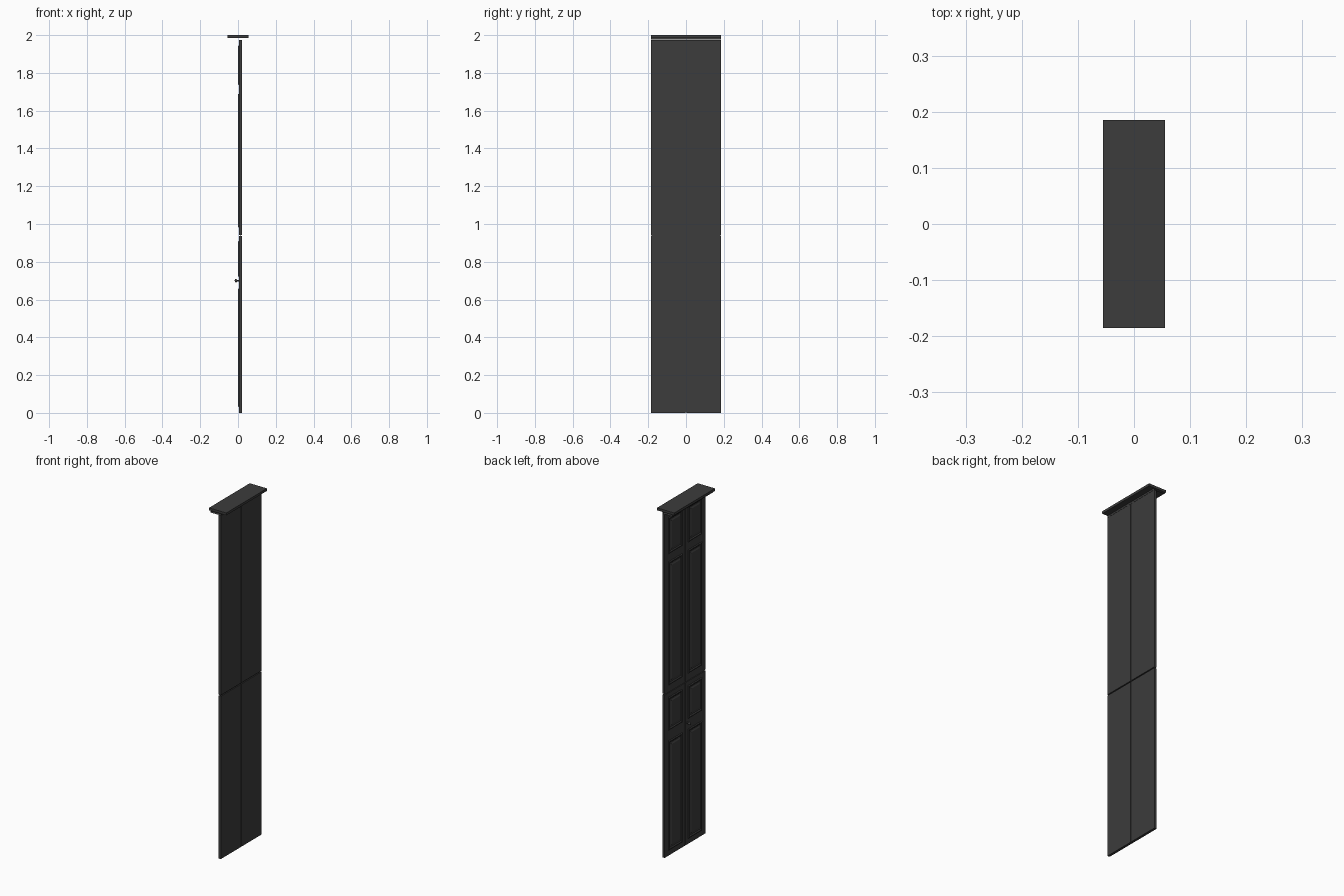
import bpy, bmesh, math

if "Cube" in bpy.data.objects:
    bpy.data.objects.remove(bpy.data.objects["Cube"])

dark = bpy.data.materials.new("dark_paint")
dark.diffuse_color = (0.045, 0.045, 0.045, 1)
dark.use_nodes = True
dark.node_tree.nodes["Principled BSDF"].inputs["Base Color"].default_value = dark.diffuse_color


def add_object(name, bm):
    mesh = bpy.data.meshes.new(name)
    bmesh.ops.recalc_face_normals(bm, faces=bm.faces)
    bm.to_mesh(mesh)
    bm.free()
    mesh.materials.append(dark)
    ob = bpy.data.objects.new(name, mesh)
    bpy.context.collection.objects.link(ob)
    return ob


def box(name, x0, x1, y0, y1, z0, z1):
    bm = bmesh.new()
    bmesh.ops.create_cube(bm, size=1)
    for v in bm.verts:
        v.co.x = x0 if v.co.x < 0 else x1
        v.co.y = y0 if v.co.y < 0 else y1
        v.co.z = z0 if v.co.z < 0 else z1
    return add_object(name, bm)


def mirror_y(ob):
    m = ob.modifiers.new("mirror", 'MIRROR')
    m.use_axis = (False, True, False)


def panel(name, y0, y1, z0, z1):
    # nested rectangles: raised moulding, flat surround, raised field
    steps = [(0, .0062), (.003, .001), (.008, .001), (.013, .0058),
             (.021, .0058), (.027, .0025)]
    bm = bmesh.new()
    last = None
    for d, x in steps:
        ring = [bm.verts.new((x, y, z)) for y, z in (
            (y0 + d, z0 + d), (y1 - d, z0 + d), (y1 - d, z1 - d), (y0 + d, z1 - d))]
        if last:
            for i in range(4):
                j = (i + 1) % 4
                bm.faces.new((last[i], last[j], ring[j], ring[i]))
        last = ring
    bm.faces.new(last)
    ob = add_object(name, bm)
    for p in ob.data.polygons:
        if p.normal.x > 0:
            p.flip()
    mirror_y(ob)


# door leaves in two tiers, with thin seams and a recessed core
W = 0.185
for tier, z0, z1 in (("lower", 0.0, 0.936), ("upper", 0.942, 1.975)):
    mirror_y(box(tier + "_door", .006, .020, .002, W, z0, z1))
box("core_board", .010, .014, -W + .002, W - .002, .002, 1.973)

# moulded panels on the show face
for i, (z0, z1) in enumerate(((.03, .66), (.72, .91), (.98, 1.69), (1.735, 1.945))):
    panel("door_panel_%d" % i, .026, .152, z0, z1)

# cornice: top board with a thin trim strip below
box("top_board", -.055, .055, -W, W, 1.986, 2.0)
bm = bmesh.new()
profile = [(-.045, 1.986), (-.045, 1.976), (.020, 1.976), (.020, 1.986)]
rows = [[bm.verts.new((x, y, z)) for x, z in profile] for y in (-W, W)]
for i in range(3):
    bm.faces.new((rows[0][i], rows[0][i + 1], rows[1][i + 1], rows[1][i]))
add_object("cornice_trim", bm)

# door knob turned from a profile
bm = bmesh.new()
pts = [(.004, .006), (.004, -.004), (.008, -.007), (.009, -.011), (.007, -.016), (.0005, -.018)]
vs = [bm.verts.new((x, r, 0)) for r, x in pts]
es = [bm.edges.new(e) for e in zip(vs, vs[1:])]
bmesh.ops.spin(bm, geom=vs + es, cent=(0, 0, 0), axis=(1, 0, 0),
               angle=math.tau, steps=16, use_merge=True)
bmesh.ops.remove_doubles(bm, verts=bm.verts, dist=1e-5)
for f in bm.faces:
    f.smooth = True
knob = add_object("door_knob", bm)
knob.location = (0, -.017, .70)
